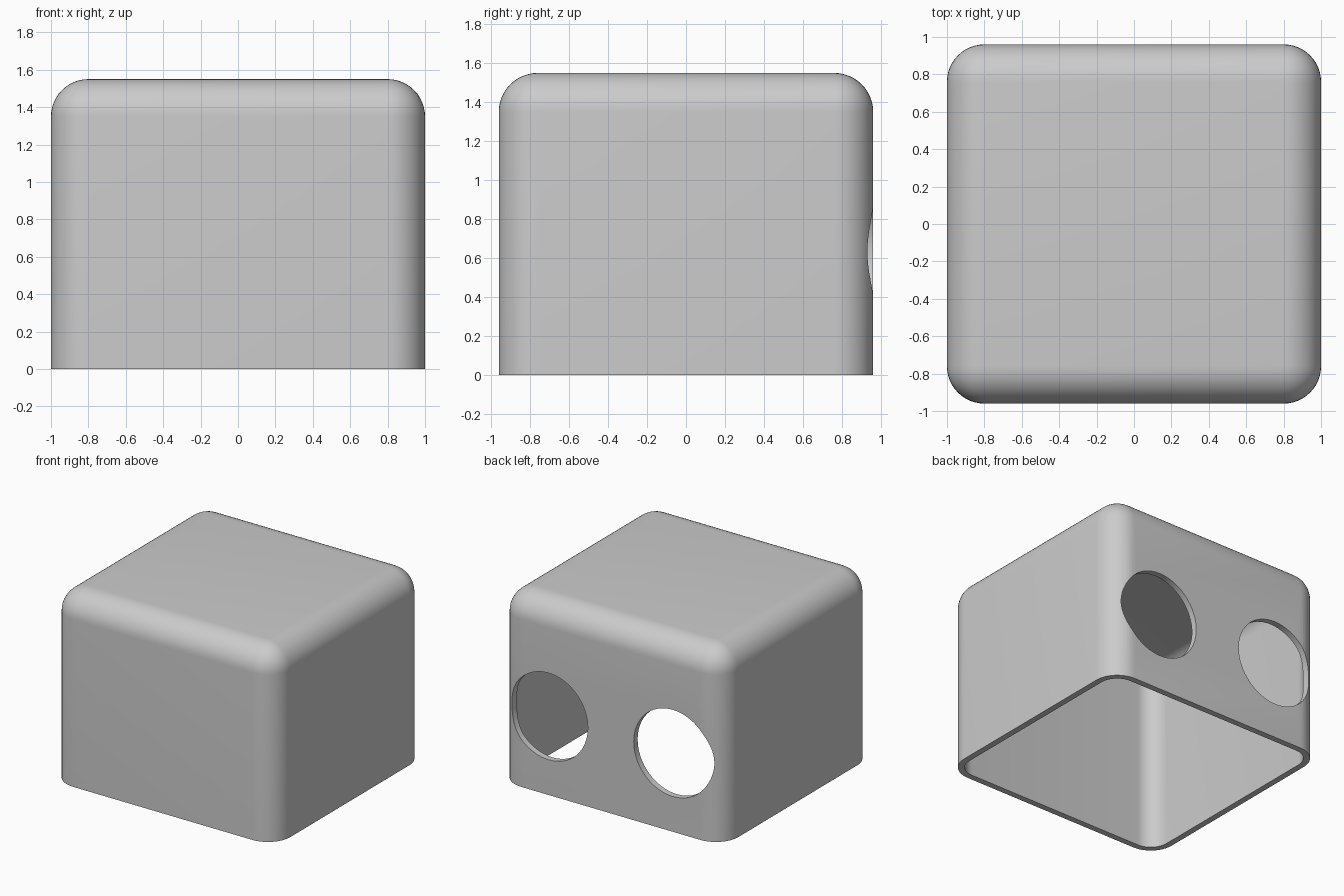
import bpy
import bmesh
from math import radians
from mathutils import Matrix, Vector

WIDTH, DEPTH, HEIGHT = 2.0, 1.92, 1.55
RADIUS, WALL = 0.2, 0.05
HOLE_X, HOLE_Z, HOLE_RADIUS = 0.555, 0.635, 0.35

cube = bpy.data.objects.get("Cube")
if cube:
    bpy.data.objects.remove(cube, do_unlink=True)


def make_material(name, colour):
    mat = bpy.data.materials.new(name)
    mat.use_nodes = True
    mat.diffuse_color = colour
    mat.node_tree.nodes["Principled BSDF"].inputs["Base Color"].default_value = colour
    return mat


def make_object(name, bm):
    bmesh.ops.recalc_face_normals(bm, faces=bm.faces)
    mesh = bpy.data.meshes.new(name)
    bm.to_mesh(mesh)
    bm.free()
    obj = bpy.data.objects.new(name, mesh)
    bpy.context.collection.objects.link(obj)
    return obj


# Rounded box: every edge bevelled except those around the base
bm = bmesh.new()
bmesh.ops.create_cube(bm, size=1)
bmesh.ops.scale(bm, vec=Vector((WIDTH, DEPTH, HEIGHT)), verts=bm.verts)
bmesh.ops.translate(bm, vec=Vector((0, 0, HEIGHT / 2)), verts=bm.verts)
upper = [e for e in bm.edges if max(v.co.z for v in e.verts) > HEIGHT / 2]
bmesh.ops.bevel(bm, geom=upper, offset=RADIUS, segments=12, profile=0.5,
                affect='EDGES', clamp_overlap=True)
# Recalculate before opening the base so that normals point outward
bmesh.ops.recalc_face_normals(bm, faces=bm.faces)
base = [f for f in bm.faces if all(v.co.z < 0.001 for v in f.verts)]
bmesh.ops.delete(bm, geom=base, context='FACES')
cover = make_object("cover", bm)
cover.data.materials.append(make_material("plain grey", (0.6, 0.6, 0.6, 1)))

# Thin wall, built inward
shell = cover.modifiers.new("wall", 'SOLIDIFY')
shell.thickness = WALL
shell.offset = -1
shell.use_even_offset = True

# Two round openings through the back wall
cutters = []
for side in (-1, 1):
    bm = bmesh.new()
    place = Matrix.Translation((side * HOLE_X, DEPTH / 2, HOLE_Z)) @ Matrix.Rotation(radians(90), 4, 'X')
    bmesh.ops.create_cone(bm, cap_ends=True, segments=64, radius1=HOLE_RADIUS,
                          radius2=HOLE_RADIUS, depth=0.6, matrix=place)
    cutter = make_object("hole_cutter", bm)
    cutter.hide_render = True
    cut = cover.modifiers.new("hole", 'BOOLEAN')
    cut.operation = 'DIFFERENCE'
    cut.solver = 'EXACT'
    cut.object = cutter
    cutters.append(cutter)

# Bake the modifiers and remove the cutters
bpy.context.view_layer.update()
graph = bpy.context.evaluated_depsgraph_get()
baked = bpy.data.meshes.new_from_object(cover.evaluated_get(graph))
cover.modifiers.clear()
cover.data = baked
for cutter in cutters:
    bpy.data.objects.remove(cutter, do_unlink=True)

# Smooth fillets with crisp rims
bpy.ops.object.select_all(action='DESELECT')
cover.select_set(True)
bpy.context.view_layer.objects.active = cover
bpy.ops.object.shade_smooth_by_angle(angle=radians(30))
